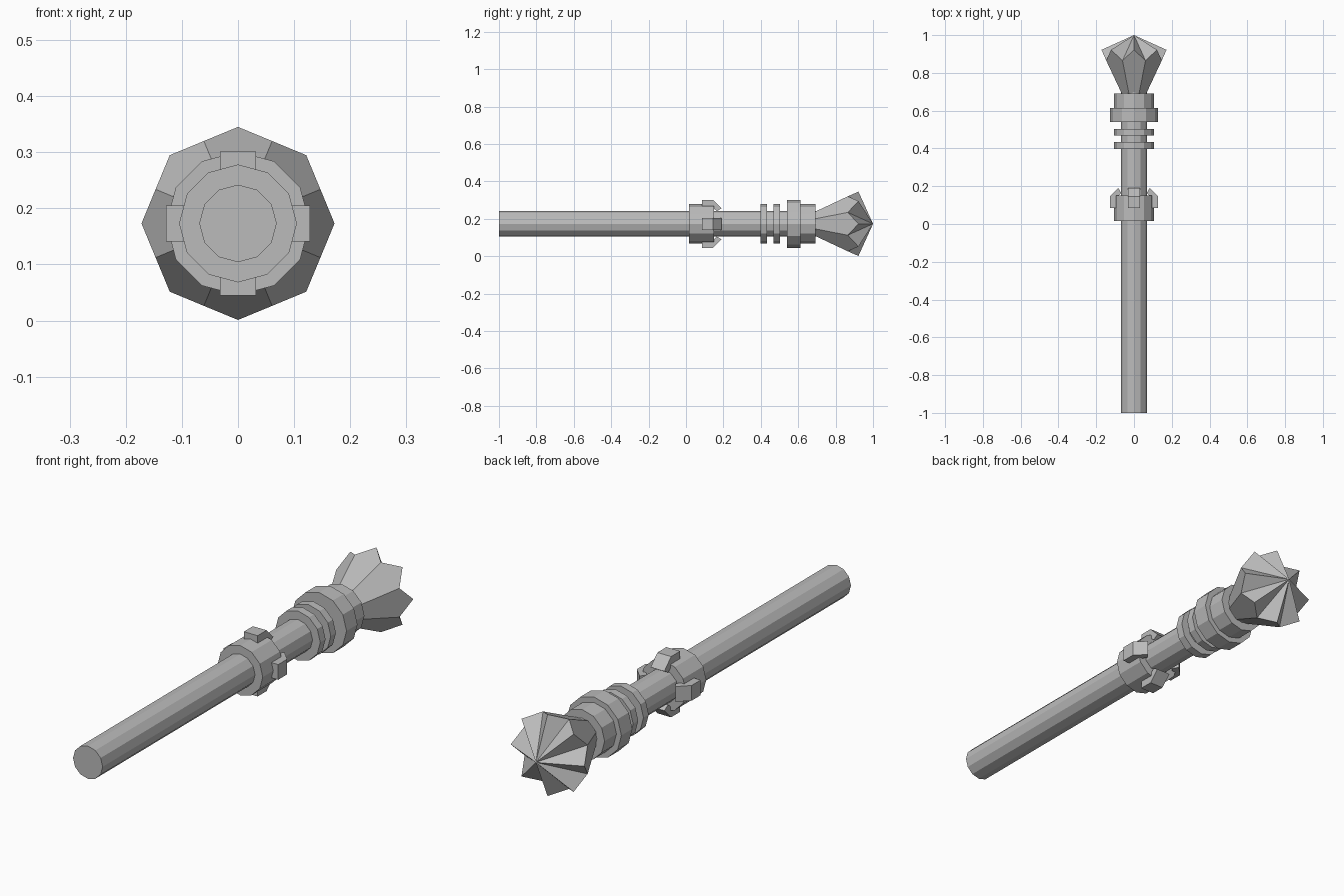
import bpy, bmesh
from math import sin, cos, pi, tau

cube = bpy.data.objects.get("Cube")
if cube:
    bpy.data.objects.remove(cube, do_unlink=True)

AXIS_Z = 0.173
SHAFT_R = 0.069
COLLAR_R = 0.105

grey = bpy.data.materials.new("plain_grey")
grey.use_nodes = True
colour = (0.5, 0.5, 0.5, 1)
grey.diffuse_color = colour
grey.node_tree.nodes["Principled BSDF"].inputs["Base Color"].default_value = colour


def point(radius, y, angle):
    """Position around the long axis."""
    return (radius * cos(angle), y, AXIS_Z + radius * sin(angle))


def finish(name, bm):
    bmesh.ops.recalc_face_normals(bm, faces=bm.faces)
    mesh = bpy.data.meshes.new(name)
    bm.to_mesh(mesh)
    bm.free()
    mesh.materials.append(grey)
    obj = bpy.data.objects.new(name, mesh)
    bpy.context.collection.objects.link(obj)
    return obj


def rod(name, radius, y0, y1, sides=12):
    """Flat-sided closed cylinder along y."""
    bm = bmesh.new()
    rings = [[bm.verts.new(point(radius, y, tau * i / sides)) for i in range(sides)]
             for y in (y0, y1)]
    for ring in rings:
        bm.faces.new(ring)
    for i in range(sides):
        j = (i + 1) % sides
        bm.faces.new((rings[0][i], rings[0][j], rings[1][j], rings[1][i]))
    return finish(name, bm)


# Shaft, collars and rings
rod("shaft", SHAFT_R, -1.0, 0.70)
rod("middle_collar", COLLAR_R, 0.015, 0.15)
rod("lower_thin_ring", COLLAR_R, 0.398, 0.433)
rod("upper_thin_ring", COLLAR_R, 0.468, 0.502)
rod("wide_ring", 0.128, 0.54, 0.613)
rod("head_collar", COLLAR_R, 0.613, 0.692)

# Four claws that hook inward from the middle collar
claw_profile = [(0.085, 0.085), (0.128, 0.085), (0.128, 0.145),
                (0.083, 0.19), (0.068, 0.165), (0.085, 0.145)]
for name, turn in (("left", 0), ("top", 1), ("right", 2), ("bottom", 3)):
    angle = turn * pi / 2
    bm = bmesh.new()
    sides = []
    for w in (-0.032, 0.032):
        sides.append([bm.verts.new((r * cos(angle) - w * sin(angle), y,
                                    AXIS_Z + r * sin(angle) + w * cos(angle)))
                      for r, y in claw_profile])
    for side in sides:
        bm.faces.new(side)
    for i in range(len(claw_profile)):
        j = (i + 1) % len(claw_profile)
        bm.faces.new((sides[0][i], sides[0][j], sides[1][j], sides[1][i]))
    finish(name + "_claw", bm)

# Faceted gem head: eight long facets below, a shallow pointed crown above
bm = bmesh.new()
step = tau / 8
peaks = [bm.verts.new(point(0.172, 0.922, i * step)) for i in range(8)]
valleys = [bm.verts.new(point(0.159, 0.865, (i + 0.5) * step)) for i in range(8)]
base = [bm.verts.new(point(0.07, 0.69, (i + 0.5) * step)) for i in range(8)]
tip = bm.verts.new((0, 1, AXIS_Z))
bm.faces.new(base)
for i in range(8):
    p = i - 1
    bm.faces.new((base[p], base[i], valleys[i], peaks[i], valleys[p]))
    bm.faces.new((peaks[i], valleys[i], tip))
    bm.faces.new((valleys[p], peaks[i], tip))
finish("gem_head", bm)
